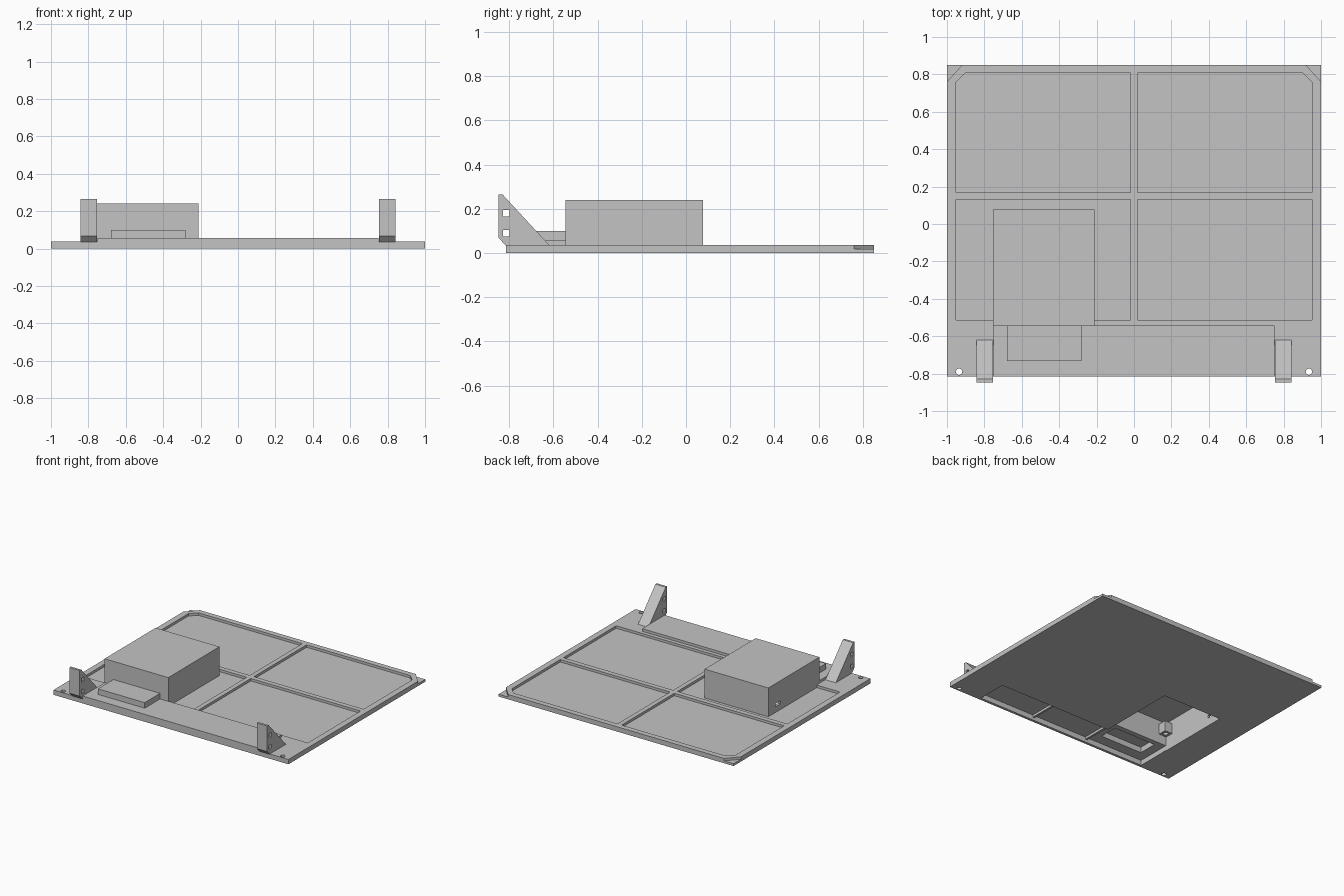
import bpy, bmesh, math
from mathutils import Vector

if "Cube" in bpy.data.objects:
    bpy.data.objects.remove(bpy.data.objects["Cube"])

grey = bpy.data.materials.new("light_grey")
grey.diffuse_color = (0.55, 0.55, 0.55, 1)
grey.use_nodes = True
grey.node_tree.nodes["Principled BSDF"].inputs["Base Color"].default_value = grey.diffuse_color


def prism(name, pts, a, b, axis="z"):
    """Extrude a 2D outline from a to b along z (outline x,y) or x (outline y,z)."""
    def place(p, t):
        return (p[0], p[1], t) if axis == "z" else (t, p[0], p[1])
    bm = bmesh.new()
    low = [bm.verts.new(place(p, a)) for p in pts]
    top = [bm.verts.new(place(p, b)) for p in pts]
    bm.faces.new(low)
    bm.faces.new(top)
    n = len(pts)
    for i in range(n):
        j = (i + 1) % n
        bm.faces.new((low[i], low[j], top[j], top[i]))
    bmesh.ops.recalc_face_normals(bm, faces=bm.faces)
    me = bpy.data.meshes.new(name)
    bm.to_mesh(me)
    bm.free()
    me.materials.append(grey)
    ob = bpy.data.objects.new(name, me)
    bpy.context.collection.objects.link(ob)
    return ob


def box(name, x0, x1, y0, y1, z0, z1):
    return prism(name, [(x0, y0), (x1, y0), (x1, y1), (x0, y1)], z0, z1)


def combine(target, tool, operation="DIFFERENCE"):
    """Apply a boolean and remove the tool."""
    mod = target.modifiers.new("bool", "BOOLEAN")
    mod.operation = operation
    mod.solver = "EXACT"
    mod.object = tool
    bpy.context.view_layer.objects.active = target
    bpy.ops.object.modifier_apply(modifier=mod.name)
    bpy.data.objects.remove(tool, do_unlink=True)


def circle(x, y, r, n=24):
    return [(x + r * math.cos(2 * math.pi * i / n),
             y + r * math.sin(2 * math.pi * i / n)) for i in range(n)]


# Base plate
T = 0.037
panel = box("base_panel", -1, 1, -0.815, 0.85, 0, T)

# Recessed pockets, stepped back corners and screw holes on both sides
for s in (-1, 1):
    combine(panel, prism("rear_pocket", [
        (s * 0.018, 0.168), (s * 0.953, 0.168), (s * 0.953, 0.757),
        (s * 0.902, 0.808), (s * 0.018, 0.808)], 0.018, 0.1))
    combine(panel, box("front_pocket", min(s * 0.018, s * 0.953),
                       max(s * 0.018, s * 0.953), -0.512, 0.13, 0.018, 0.1))
    combine(panel, prism("corner_step", [
        (s * 0.91, 0.86), (s * 1.01, 0.86), (s * 1.01, 0.75)], 0.018, 0.1))
    combine(panel, prism("screw_hole", circle(s * 0.935, -0.79, 0.017), -0.1, 0.1))

# Raised front strip, large housing and low front cover
combine(panel, box("strip", -0.752, 0.752, -0.815, -0.542, 0.004, 0.057), "UNION")
combine(panel, box("housing", -0.755, -0.212, -0.545, 0.077, 0.005, 0.24), "UNION")
combine(panel, box("cover", -0.68, -0.282, -0.732, -0.535, 0.045, 0.1), "UNION")

# Hollow undersides, open at the bottom
combine(panel, box("strip_cavity", -0.732, 0.732, -0.795, -0.562, -0.1, 0.0395))
combine(panel, box("cover_cavity", -0.66, -0.302, -0.712, -0.566, -0.1, 0.082))
combine(panel, box("housing_cavity", -0.735, -0.232, -0.525, 0.057, -0.1, 0.22))
combine(panel, box("joining_cavity", -0.731, -0.233, -0.58, -0.51, -0.1, 0.039))

# Cable slot in the left wall of the housing
combine(panel, box("cable_slot", -0.8, -0.70, -0.07, -0.01, 0.062, 0.085))

# Thin ribs under the strip
for x in (-0.23, 0.25):
    box("strip_rib", x - 0.008, x + 0.008, -0.797, -0.56, 0.022, 0.041)

# Drilled corner post inside the housing
post = box("corner_post", -0.737, -0.67, -0.527, -0.46, 0.11, 0.19)
combine(post, prism("post_hole", circle(-0.7, -0.49, 0.018, 16), 0.0, 0.16))

# Triangular mounting brackets with two square holes
profile = [(-0.848, 0.265), (-0.83, 0.265), (-0.617, 0.034),
           (-0.815, 0.034), (-0.848, 0.068)]
for side, s in (("left", -1), ("right", 1)):
    x0, x1 = sorted((s * 0.754, s * 0.842))
    bracket = prism(side + "_bracket", profile, x0, x1, "x")
    for z in (0.09, 0.18):
        combine(bracket, box("square_hole", x0 - 0.1, x1 + 0.1,
                             -0.828, -0.798, z - 0.015, z + 0.015))
